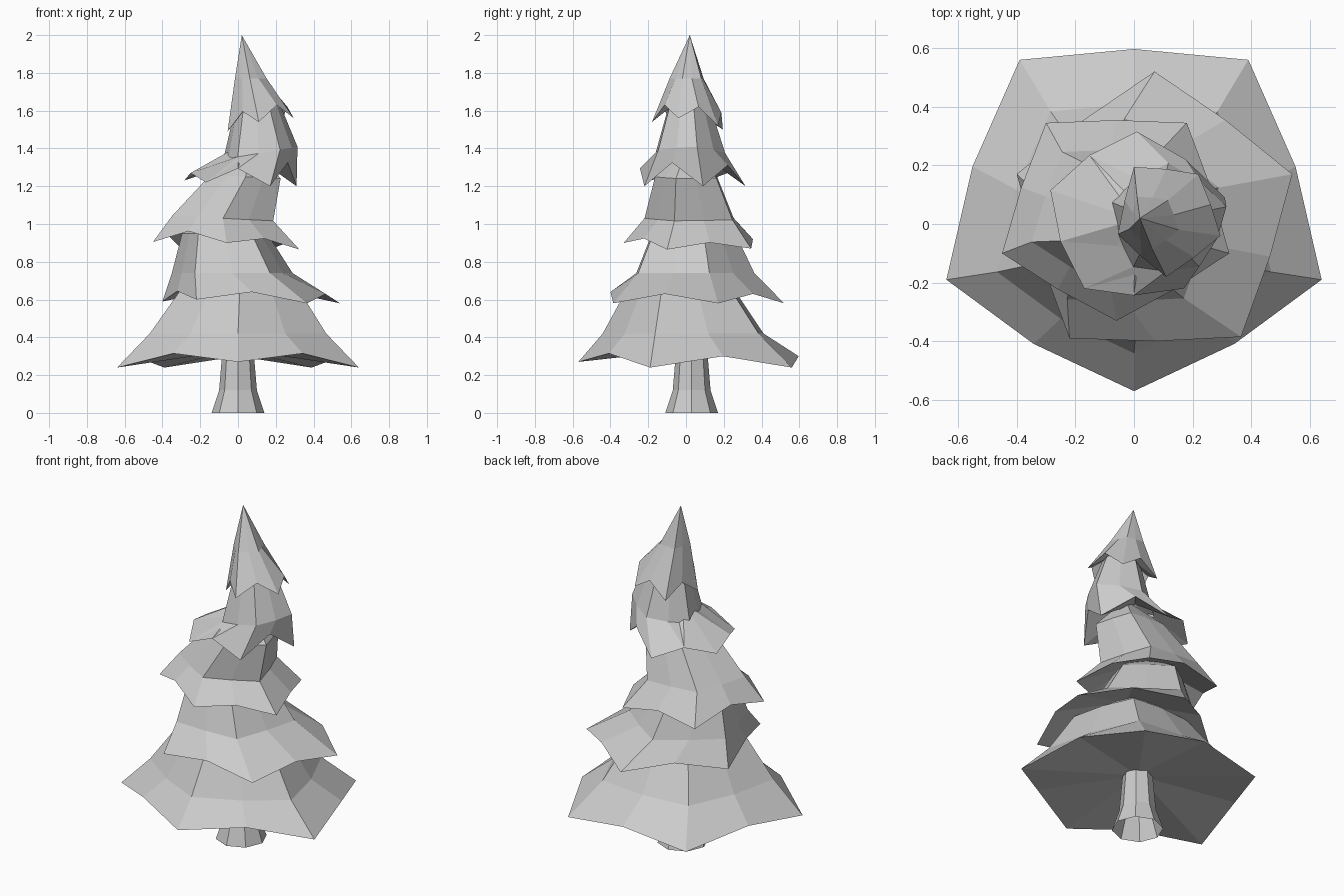
import bpy, math
from mathutils import Vector

cube = bpy.data.objects.get("Cube")
if cube:
    bpy.data.objects.remove(cube, do_unlink=True)

# One plain grey for everything
grey = bpy.data.materials.new("plain_grey")
grey.use_nodes = True
colour = (0.6, 0.6, 0.6, 1)
grey.diffuse_color = colour
grey.node_tree.nodes["Principled BSDF"].inputs["Base Color"].default_value = colour


def loft(name, rings, bottom=None, top=None):
    """Skin equal-length rings from bottom to top, optionally closed by end points."""
    n = len(rings[0])
    verts = [v for ring in rings for v in ring]
    faces = []
    for r in range(len(rings) - 1):
        for i in range(n):
            a, b = r * n + i, r * n + (i + 1) % n
            faces.append((a, b, b + n, a + n))
    last = (len(rings) - 1) * n
    if bottom:
        faces += [((i + 1) % n, i, len(verts)) for i in range(n)]
        verts.append(bottom)
    if top:
        faces += [(last + i, last + (i + 1) % n, len(verts)) for i in range(n)]
        verts.append(top)
    mesh = bpy.data.meshes.new(name)
    mesh.from_pydata([tuple(v) for v in verts], [], faces)
    mesh.materials.append(grey)
    obj = bpy.data.objects.new(name, mesh)
    bpy.context.collection.objects.link(obj)


def tier(name, tips, lift, hollow, levels, apex, tilt=0, bulge=1.03):
    """Five-pointed skirt: drooping tips, raised mid edges, then shrunken rings."""
    tips = [Vector(t) for t in tips]
    centre = sum(tips, Vector()) / len(tips)
    hem = []
    for i, tip in enumerate(tips):
        arm = (tip + tips[(i + 1) % len(tips)]) / 2 - centre
        middle = centre + Vector((arm.x * bulge, arm.y * bulge, arm.z + lift + tilt * arm.x))
        hem += [tip, middle]
    rings = [hem]
    for cx, cy, z, scale in levels:
        ring = []
        for p in hem:
            dx, dy = (p.x - centre.x) * scale, (p.y - centre.y) * scale
            ring.append(Vector((cx + dx, cy + dy, z + tilt * dx)))
        rings.append(ring)
    loft(name, rings, centre + Vector((0, 0, lift + hollow)), Vector(apex))


# Foliage tiers, tips listed counter-clockwise from above
tier("bottom_tier",
     [(0, -.57, .27), (.64, -.19, .24), (.39, .56, .24), (-.39, .56, .24), (-.64, -.19, .24)],
     .06, .03, [(0, 0, .42, .73), (.01, -.02, .66, .48)], (0, 0, .85), bulge=1.07)
tier("lower_tier",
     [(.365, -.385, .58), (.54, .17, .58), (.07, .52, .58), (-.4, .17, .59), (-.22, -.39, .6)],
     .05, .14, [(-.03, .02, .74, .68), (-.07, .02, .95, .48)], (-.06, .02, 1.1))
tier("middle_tier",
     [(-.06, -.33, .9), (.325, -.1, .865), (.18, .345, .87), (-.3, .345, .87), (-.45, -.1, .905)],
     .05, .14, [(-.08, .03, 1.03, .69), (.04, .01, 1.25, .48)], (.07, .01, 1.42), tilt=-.05)
tier("upper_tier",
     [(.17, -.22, 1.2), (.31, .09, 1.2), (.01, .315, 1.2), (-.285, .115, 1.23), (-.17, -.22, 1.22)],
     .085, .12, [(.115, .01, 1.375, .66), (.1, .01, 1.6, .42)], (.09, .01, 1.74), tilt=.17, bulge=1.1)
tier("top_tier",
     [(.11, -.18, 1.54), (.295, -.04, 1.56), (.22, .17, 1.52), (0, .195, 1.5), (-.055, -.035, 1.49)],
     .08, .1, [(.065, .01, 1.77, .48)], (.02, .02, 2))

# Flared trunk, open at the foot
trunk = []
for radius, z in ((.14, 0), (.1, .12), (.08, .36)):
    trunk.append([Vector((radius * math.cos(k * math.tau / 8),
                          .03 + radius * math.sin(k * math.tau / 8), z)) for k in range(8)])
loft("trunk", trunk)
